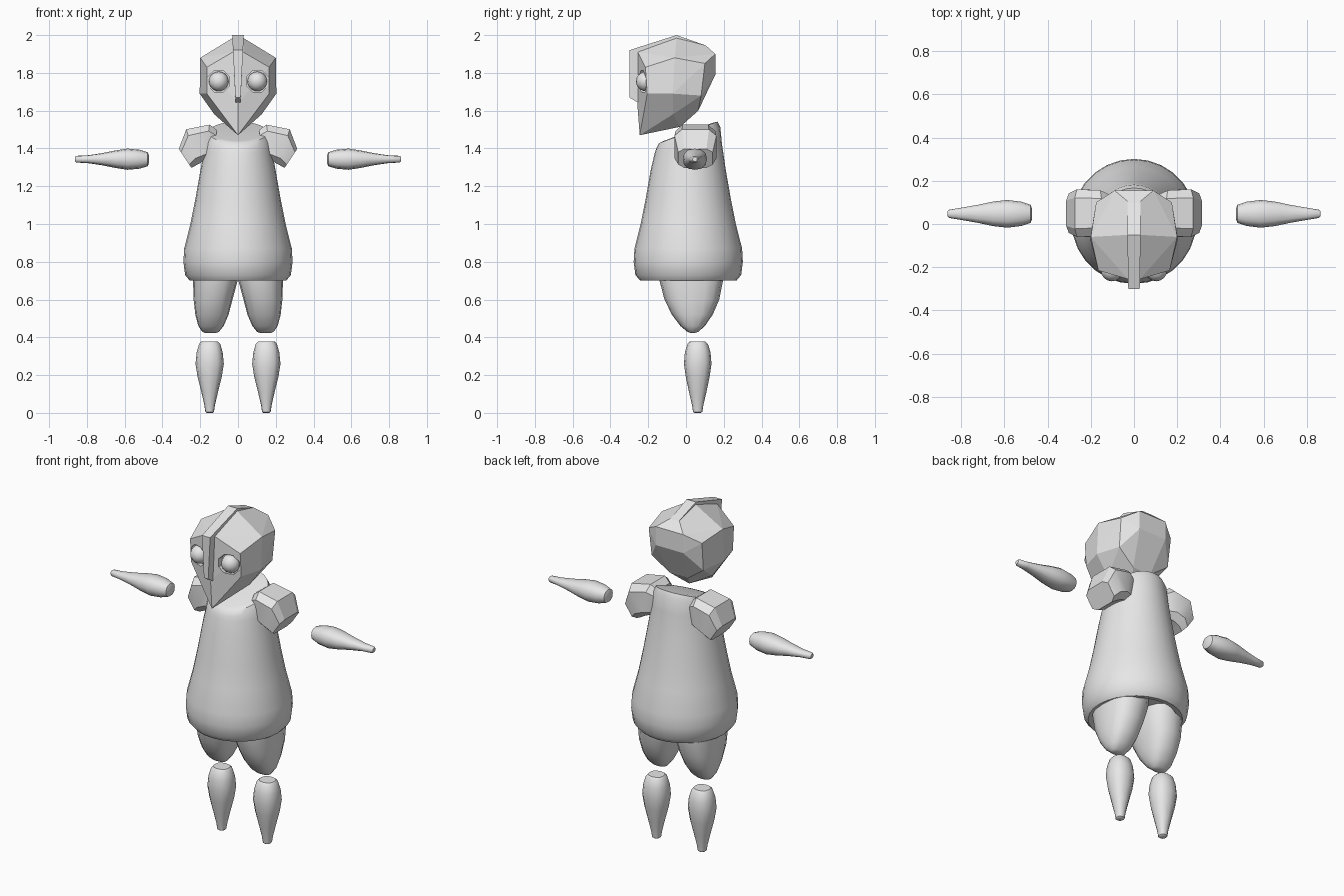
import bpy, bmesh, math
from mathutils import Vector

old = bpy.data.objects.get("Cube")
if old:
    bpy.data.objects.remove(old, do_unlink=True)

gray = bpy.data.materials.new("plain_gray")
gray.use_nodes = True
color = (0.8, 0.8, 0.8, 1)
gray.diffuse_color = color
gray.node_tree.nodes["Principled BSDF"].inputs["Base Color"].default_value = color


def finish(name, bm, smooth=None):
    """Turn a bmesh into a named object, smoothed up to an angle if given."""
    bmesh.ops.recalc_face_normals(bm, faces=bm.faces)
    mesh = bpy.data.meshes.new(name)
    bm.to_mesh(mesh)
    bm.free()
    mesh.materials.append(gray)
    ob = bpy.data.objects.new(name, mesh)
    bpy.context.collection.objects.link(ob)
    bpy.ops.object.select_all(action='DESELECT')
    ob.select_set(True)
    bpy.context.view_layer.objects.active = ob
    if smooth:
        bpy.ops.object.shade_smooth_by_angle(angle=math.radians(smooth))
    return ob


def section(center, u, v, n=16, p=1.0, turn=0.0):
    """Closed rounded section; a lower p makes it boxier."""
    c, u, v = Vector(center), Vector(u), Vector(v)
    pts = []
    for i in range(n):
        a = 2 * math.pi * i / n + turn
        s, t = math.cos(a), math.sin(a)
        pts.append(c + u * math.copysign(abs(s) ** p, s) + v * math.copysign(abs(t) ** p, t))
    return pts


def loft(name, rings, smooth=None):
    bm = bmesh.new()
    loops = [[bm.verts.new(p) for p in ring] for ring in rings]
    n = len(loops[0])
    for a, b in zip(loops, loops[1:]):
        for i in range(n):
            j = (i + 1) % n
            bm.faces.new((a[i], a[j], b[j], b[i]))
    bm.faces.new(loops[0])
    bm.faces.new(loops[-1])
    return finish(name, bm, smooth)


# Robe: radius, height, slope of the ring towards the back
robe = [(.20, .745, 0), (.225, .705, 0), (.255, .70, 0), (.28, .73, 0), (.289, .80, 0),
        (.285, .87, 0), (.252, 1.0, 0), (.226, 1.13, 0), (.198, 1.29, 0),
        (.178, 1.40, .15), (.17, 1.455, .33), (.155, 1.485, .37), (.13, 1.488, .37)]
loft("robe", [section((0, .012, z), (r, 0, 0), (0, r, r * k), 28) for r, z, k in robe], 40)

# Limbs and shoulders, once per side
shoulder = [((.11, 1.50), (.14, 1.34), .09), ((.15, 1.53), (.18, 1.33), .11),
            ((.275, 1.505), (.215, 1.31), .115), ((.315, 1.40), (.245, 1.295), .095)]
forearm = [(.472, .025, .022), (.478, .042, .037), (.52, .056, .05), (.585, .064, .056),
           (.65, .057, .046), (.72, .042, .032), (.80, .028, .02), (.855, .019, .018), (.863, .012, .012)]
thigh = [(.80, .12, .118, .18), (.70, .12, .118, .168), (.60, .132, .103, .145),
         (.52, .138, .088, .108), (.46, .143, .067, .065), (.43, .145, .045, .03), (.423, .146, .03, .012)]
shin = [(.377, .045, .042), (.365, .056, .054), (.32, .069, .068), (.26, .075, .073),
        (.19, .064, .063), (.11, .044, .046), (.04, .028, .03), (.006, .023, .025), (0, .016, .016)]

for side, s in (("left", 1), ("right", -1)):
    rings = []
    for top, low, hy in shoulder:
        t, b = Vector((s * top[0], .05, top[1])), Vector((s * low[0], .05, low[1]))
        rings.append(section((t + b) / 2, (0, hy, 0), (t - b) / 2, 8, .5, math.pi / 8))
    loft(side + "_shoulder", rings, 25)
    loft(side + "_forearm", [section((s * x, .047, 1.343), (0, hy, 0), (0, 0, hz), 12, .85)
                             for x, hy, hz in forearm], 40)
    loft(side + "_thigh", [section((s * x, .025 + (.8 - z) * .03, z), (hx, 0, 0), (0, hy, 0), 16, .8)
                           for z, x, hx, hy in thigh], 45)
    loft(side + "_shin", [section((s * .15, .062, z), (hx, 0, 0), (0, hy, 0), 12, .85)
                          for z, hx, hy in shin], 40)

# Faceted head: hull around mirrored corner points
corners = [(.028, -.05, 1.985), (.028, -.255, 1.91), (.03, .105, 1.945), (.2, -.06, 1.88),
           (.165, -.215, 1.83), (.165, -.205, 1.69), (.175, .10, 1.85), (.09, .155, 1.90),
           (.09, .155, 1.79), (.203, -.07, 1.69), (.17, .08, 1.68), (.06, .065, 1.60),
           (.125, -.07, 1.58), (0, -.245, 1.47), (0, -.03, 1.515), (0, -.258, 1.64)]
bm = bmesh.new()
for x, y, z in corners:
    for m in ((1, -1) if x else (1,)):
        bm.verts.new((m * x, y, z))
hull = bmesh.ops.convex_hull(bm, input=bm.verts)
bmesh.ops.delete(bm, geom=[v for v in bm.verts if not v.link_faces], context='VERTS')
bmesh.ops.dissolve_limit(bm, angle_limit=math.radians(4), verts=bm.verts, edges=bm.edges)
head = finish("head", bm)

# Octagonal eye sockets cut into the face, each holding an eyeball
for side, s in (("left", 1), ("right", -1)):
    cutter = loft("socket_cutter", [section((s * .102, y, 1.755), (.062, 0, 0), (0, 0, .062), 8,
                                            1, math.pi / 8) for y in (-.4, -.205)])
    cutter.hide_render = True
    bpy.context.view_layer.objects.active = head
    cut = head.modifiers.new("socket", 'BOOLEAN')
    cut.operation = 'DIFFERENCE'
    cut.solver = 'EXACT'
    cut.object = cutter
    bpy.ops.object.modifier_apply(modifier=cut.name)
    bpy.data.objects.remove(cutter, do_unlink=True)
    bm = bmesh.new()
    bmesh.ops.create_uvsphere(bm, u_segments=16, v_segments=10, radius=.052)
    bmesh.ops.translate(bm, verts=bm.verts, vec=(s * .102, -.213, 1.755))
    finish(side + "_eye", bm, 40)

# Crest: tapered bar running over the crown and down the nose
outline = [(.10, 1.947), (-.05, 2.0), (-.30, 1.92), (-.30, 1.67), (-.255, 1.643),
           (-.20, 1.68), (-.20, 1.86), (-.05, 1.95)]
loft("crest", [[Vector((m * (.013 + max(0, z - 1.65) * .05), y, z)) for y, z in outline]
               for m in (-1, 1)])
